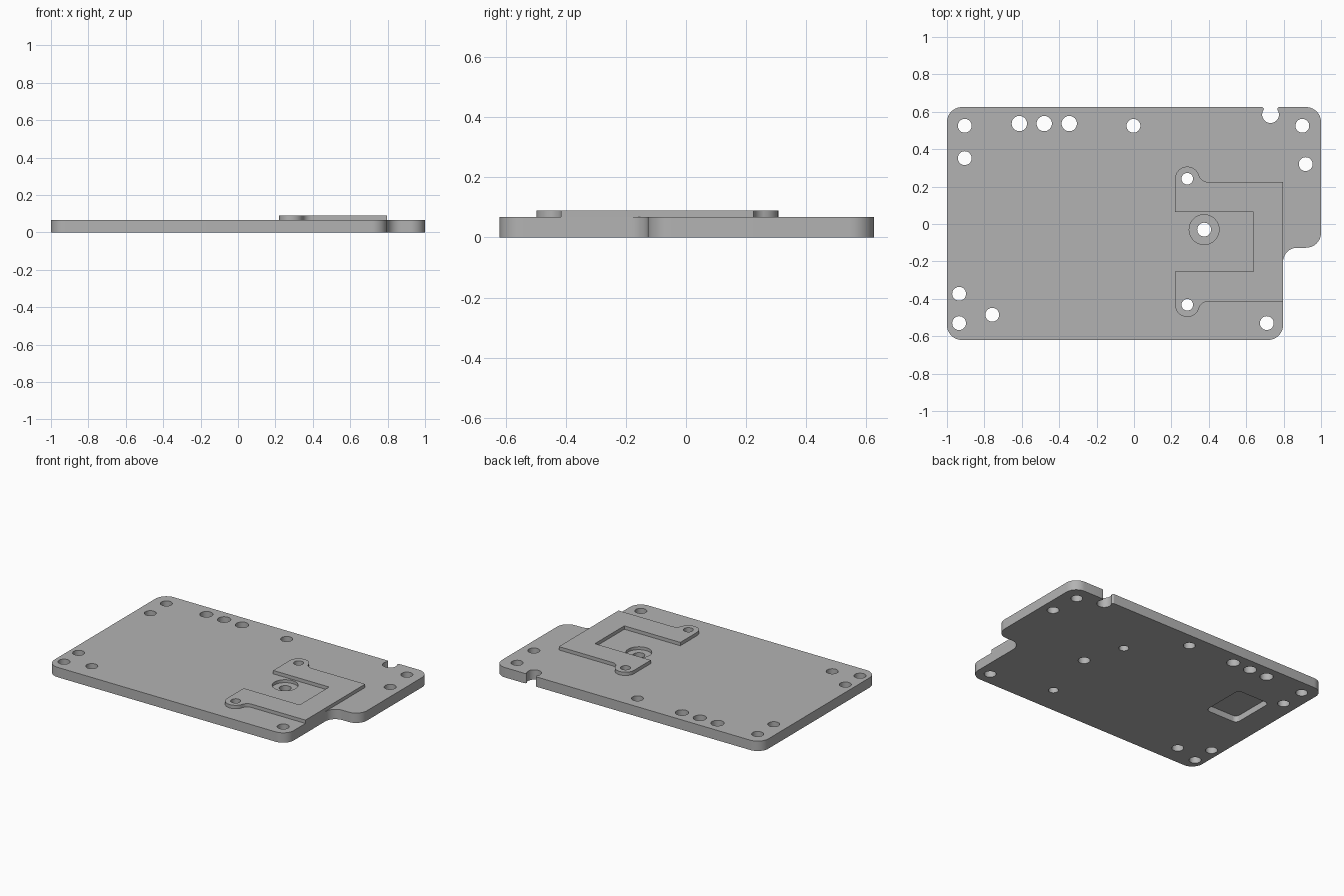
import bpy
import bmesh
from math import cos, sin, tan, radians
from mathutils import Vector

if "Cube" in bpy.data.objects:
    bpy.data.objects.remove(bpy.data.objects["Cube"])

THICK, PAD_TOP = 0.067, 0.09
PAD_MID = -0.095

grey = bpy.data.materials.new("plain grey")
grey.use_nodes = True
grey.diffuse_color = (0.45, 0.45, 0.45, 1)
grey.node_tree.nodes["Principled BSDF"].inputs["Base Color"].default_value = grey.diffuse_color


def arc(cx, cy, r, start, end, steps=16):
    """Points along an arc, angles in degrees."""
    angles = [radians(start + (end - start) * i / steps) for i in range(steps + 1)]
    return [(cx + r * cos(a), cy + r * sin(a)) for a in angles]


def fillet(corners, steps=10):
    """Outline with each (x, y, radius) corner rounded."""
    out = []
    for i, (x, y, r) in enumerate(corners):
        p = Vector((x, y))
        if r == 0:
            out.append((x, y))
            continue
        to_a = (Vector(corners[i - 1][:2]) - p).normalized()
        to_b = (Vector(corners[(i + 1) % len(corners)][:2]) - p).normalized()
        half = to_a.angle(to_b) / 2
        start = p + to_a * (r / tan(half))
        centre = p + (to_a + to_b).normalized() * (r / sin(half))
        end = p + to_b * (r / tan(half))
        v0, v1 = start - centre, end - centre
        sweep = v0.angle(v1)
        for k in range(steps + 1):
            t = k / steps
            v = (v0 * sin((1 - t) * sweep) + v1 * sin(t * sweep)) / sin(sweep)
            out.append(tuple(centre + v))
    return out


def prism(name, outlines, z0, z1):
    """Extrude one or more closed outlines into a solid."""
    bm = bmesh.new()
    for pts in outlines:
        low = [bm.verts.new((x, y, z0)) for x, y in pts]
        high = [bm.verts.new((x, y, z1)) for x, y in pts]
        bm.faces.new(low[::-1])
        bm.faces.new(high)
        for i in range(len(pts)):
            j = (i + 1) % len(pts)
            bm.faces.new((low[i], low[j], high[j], high[i]))
    bmesh.ops.recalc_face_normals(bm, faces=bm.faces)
    mesh = bpy.data.meshes.new(name)
    bm.to_mesh(mesh)
    bm.free()
    mesh.materials.append(grey)
    obj = bpy.data.objects.new(name, mesh)
    bpy.context.collection.objects.link(obj)
    return obj


def activate(obj):
    bpy.ops.object.select_all(action="DESELECT")
    obj.select_set(True)
    bpy.context.view_layer.objects.active = obj


def cut(target, cutter):
    cutter.hide_render = True
    mod = target.modifiers.new("cut", "BOOLEAN")
    mod.operation, mod.solver, mod.object = "DIFFERENCE", "EXACT", cutter
    activate(target)
    bpy.ops.object.modifier_apply(modifier=mod.name)
    bpy.data.objects.remove(cutter)


def circle(x, y, r):
    return arc(x, y, r, 0, 360, 32)[:-1]


# Base plate outline with keyhole notch at the back and stepped corner at the front
notch = [(x, y, 0) for x, y in arc(0.73, 0.585, 0.045, 37, -217, 24)]
plate_outline = fillet([
    (-1, -0.62, 0.08), (0.797, -0.62, 0.08), (0.797, -0.127, 0.075),
    (1, -0.127, 0.08), (1, 0.625, 0.08), (0.766, 0.625, 0.011),
    *notch, (0.694, 0.625, 0.011), (-1, 0.625, 0.08)])
plate = prism("base_plate", [plate_outline], 0, THICK)

# Mounting holes through the plate
small = [(-0.905, 0.525), (-0.905, 0.352), (-0.003, 0.525), (0.9, 0.525),
         (0.918, 0.32), (-0.935, -0.373), (-0.935, -0.53), (-0.758, -0.485),
         (0.71, -0.53), (0.375, -0.03)]
large = [(-0.613, 0.537), (-0.48, 0.537), (-0.346, 0.537)]
ears = [(0.285, 0.242), (0.285, 2 * PAD_MID - 0.242)]
ear_holes = [circle(x, y, 0.031) for x, y in ears]
holes = [circle(x, y, 0.037) for x, y in small] + [circle(x, y, 0.041) for x, y in large]
cut(plate, prism("hole_cutter", holes + ear_holes, -0.1, 0.2))

# Counterbore on top and rounded pocket underneath
cut(plate, prism("counterbore_cutter", [circle(0.375, -0.03, 0.08)], THICK - 0.02, 0.2))
pocket = fillet([(x, y, 0.03) for x, y in
                 [(-0.835, -0.015), (-0.59, -0.015), (-0.59, 0.295), (-0.835, 0.295)]])
cut(plate, prism("pocket_cutter", [pocket], -0.1, 0.042))

# Raised C-shaped pad with two rounded ears, mirrored about its middle line
upper = ([(0.64, 0.063), (0.22, 0.063)]
         + arc(0.285, 0.242, 0.065, 180, 16)
         + arc(0.395, 0.275, 0.05, 196, 270)
         + [(0.797, 0.225)])
lower = [(x, 2 * PAD_MID - y) for x, y in reversed(upper)]
pad = prism("raised_pad", [upper + lower], THICK, PAD_TOP)
cut(pad, prism("ear_hole_cutter", ear_holes, -0.1, 0.2))

# Smooth round walls, keep edges sharp
for obj in (plate, pad):
    activate(obj)
    bpy.ops.object.shade_smooth_by_angle(angle=radians(30))
